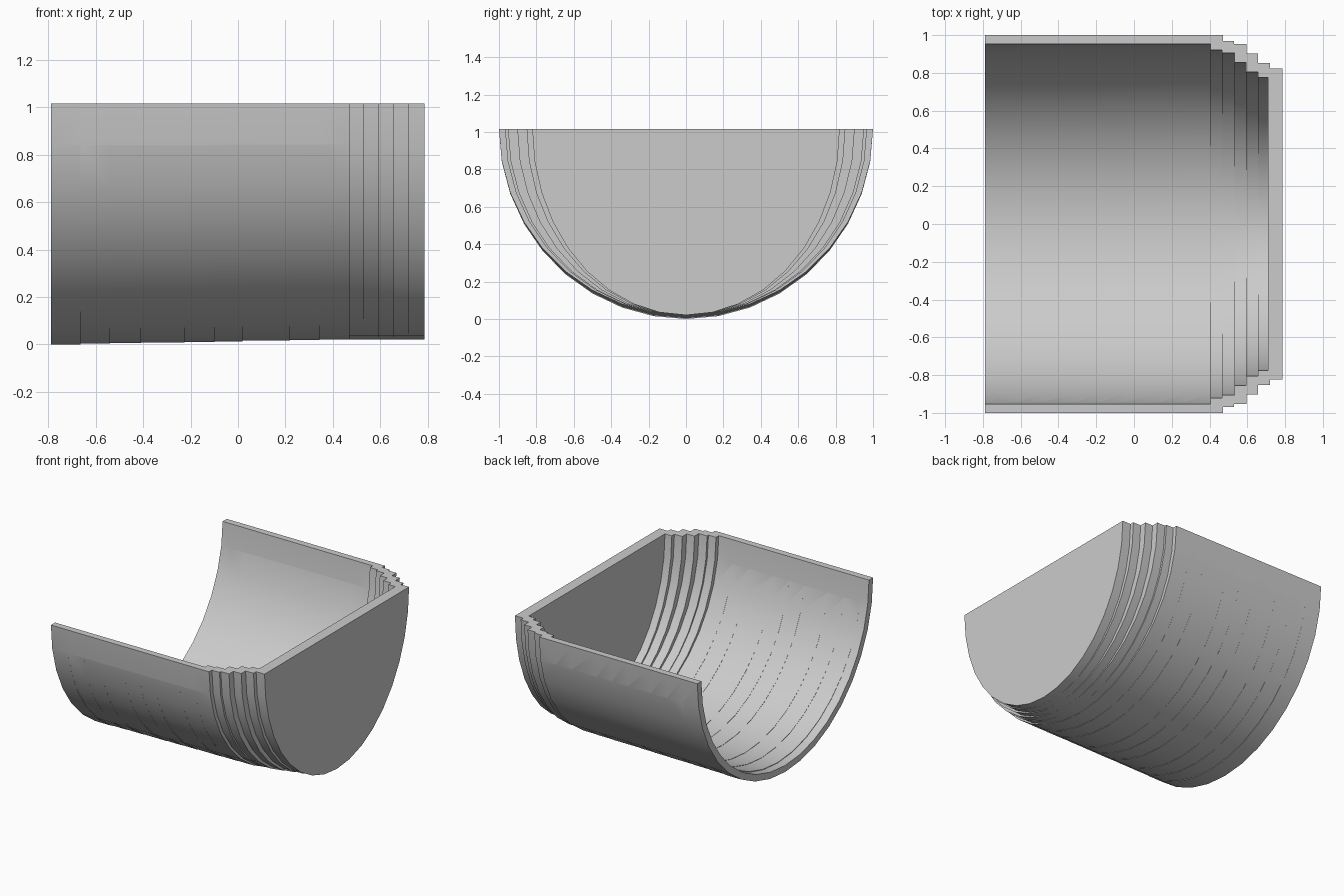
import bpy, bmesh, math

cube = bpy.data.objects.get("Cube")
if cube:
    bpy.data.objects.remove(cube, do_unlink=True)

TOP = 1.017        # height of the flat rim
WALL = 0.047       # shell thickness
SHIFT = 0.064      # inner steps sit this far behind the outer ones
SIDES = 18         # facets around the half circle
BACK, FRONT, FLOOR_END = -0.79, 0.787, 0.71

# One flat grey material
grey = bpy.data.materials.new("plain grey")
grey.use_nodes = True
colour = (0.6, 0.6, 0.6, 1)
grey.diffuse_color = colour
grey.node_tree.nodes["Principled BSDF"].inputs["Base Color"].default_value = colour

# Shell sections: (end x, half width, depth)
ends = [-0.665, -0.54, -0.41, -0.225, -0.1, 0.02, 0.22, 0.345, 0.47]
sections = [(x, 1.0, TOP - 0.002 - 0.0022 * i) for i, x in enumerate(ends)]
steps = [(0.53, 0.968), (0.595, 0.952), (0.657, 0.902), (0.72, 0.852), (FRONT, 0.822)]
sections += [(x, width, 0.996) for x, width in steps]
sections[0] = (ends[0], 1.0, TOP)


def stepped(thickness, shift, last):
    """Stations along one skin of the shell, two at each step."""
    stations, start = [], BACK
    for x, width, depth in sections:
        end = last if x == FRONT else x - shift
        stations += [(s, width - thickness, depth - thickness) for s in (start, end)]
        start = end
    return stations


# Closed path: outer skin, end wall centre, inner skin back to the open end
path = stepped(0, 0, FRONT) + [(FRONT, 0, 0), (FLOOR_END, 0, 0)]
path += reversed(stepped(WALL, SHIFT, FLOOR_END))

# Sweep the path around the half circle
bm = bmesh.new()
rows = []
for i in range(SIDES + 1):
    angle = math.pi * i / SIDES
    rows.append([bm.verts.new((x, -w * math.cos(angle), TOP - d * math.sin(angle)))
                 for x, w, d in path])
for a, b in zip(rows, rows[1:]):
    for j in range(len(path)):
        k = (j + 1) % len(path)
        if path[j][1] or path[k][1]:
            bm.faces.new((a[j], a[k], b[k], b[j]))

# Flat rim along both top edges
bm.faces.new(rows[0])
bm.faces.new(rows[-1])
bmesh.ops.remove_doubles(bm, verts=bm.verts, dist=0.0001)
bmesh.ops.dissolve_degenerate(bm, edges=bm.edges, dist=0.0001)
bmesh.ops.recalc_face_normals(bm, faces=bm.faces)

mesh = bpy.data.meshes.new("half_barrel_shell")
bm.to_mesh(mesh)
bm.free()
mesh.materials.append(grey)
shell = bpy.data.objects.new("half_barrel_shell", mesh)
bpy.context.collection.objects.link(shell)

# Smooth around the curve, crisp at the steps
bpy.ops.object.select_all(action="DESELECT")
shell.select_set(True)
bpy.context.view_layer.objects.active = shell
bpy.ops.object.shade_smooth_by_angle(angle=math.radians(30))
